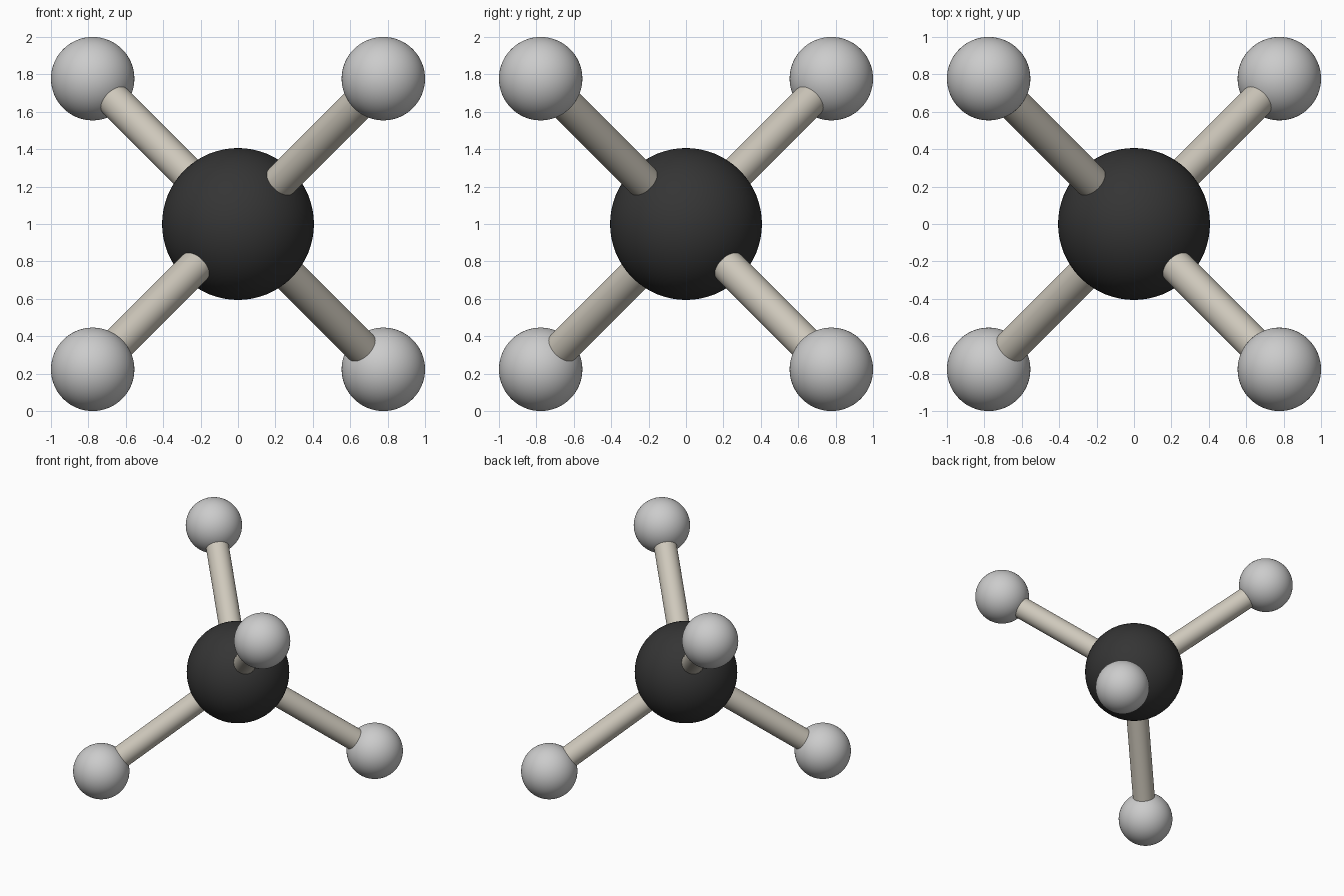
import bpy
from mathutils import Vector

if "Cube" in bpy.data.objects:
    bpy.data.objects.remove(bpy.data.objects["Cube"])

CENTRE = Vector((0, 0, 1))
CORE_R, BALL_R, ROD_R = 0.406, 0.223, 0.091
OFFSET = 1 - BALL_R


def material(name, rgb):
    mat = bpy.data.materials.new(name)
    mat.diffuse_color = (*rgb, 1)
    mat.use_nodes = True
    mat.node_tree.nodes["Principled BSDF"].inputs["Base Color"].default_value = mat.diffuse_color
    return mat


def finish(name, mat):
    obj = bpy.context.object
    obj.name = name
    obj.data.materials.append(mat)
    bpy.ops.object.shade_smooth_by_angle()
    return obj


def ball(name, centre, radius, mat):
    bpy.ops.mesh.primitive_uv_sphere_add(segments=64, ring_count=32, radius=radius, location=centre)
    return finish(name, mat)


def rod(name, start, end, radius, mat):
    axis = end - start
    bpy.ops.mesh.primitive_cylinder_add(
        vertices=48, radius=radius, depth=axis.length, location=(start + end) / 2,
        rotation=axis.to_track_quat('Z', 'Y').to_euler())
    return finish(name, mat)


black = material("black", (0.035, 0.035, 0.035))
white = material("white", (0.83, 0.83, 0.80))
beige = material("beige", (0.62, 0.58, 0.50))

# Central atom
ball("central_atom", CENTRE, CORE_R, black)

# Four outer atoms on alternate cube corners, each joined by a bond rod
for i, corner in enumerate([(1, -1, 1), (-1, -1, -1), (-1, 1, 1), (1, 1, -1)], 1):
    tip = CENTRE + Vector(corner) * OFFSET
    ball(f"outer_atom_{i}", tip, BALL_R, white)
    rod(f"bond_{i}", CENTRE, tip, ROD_R, beige)
